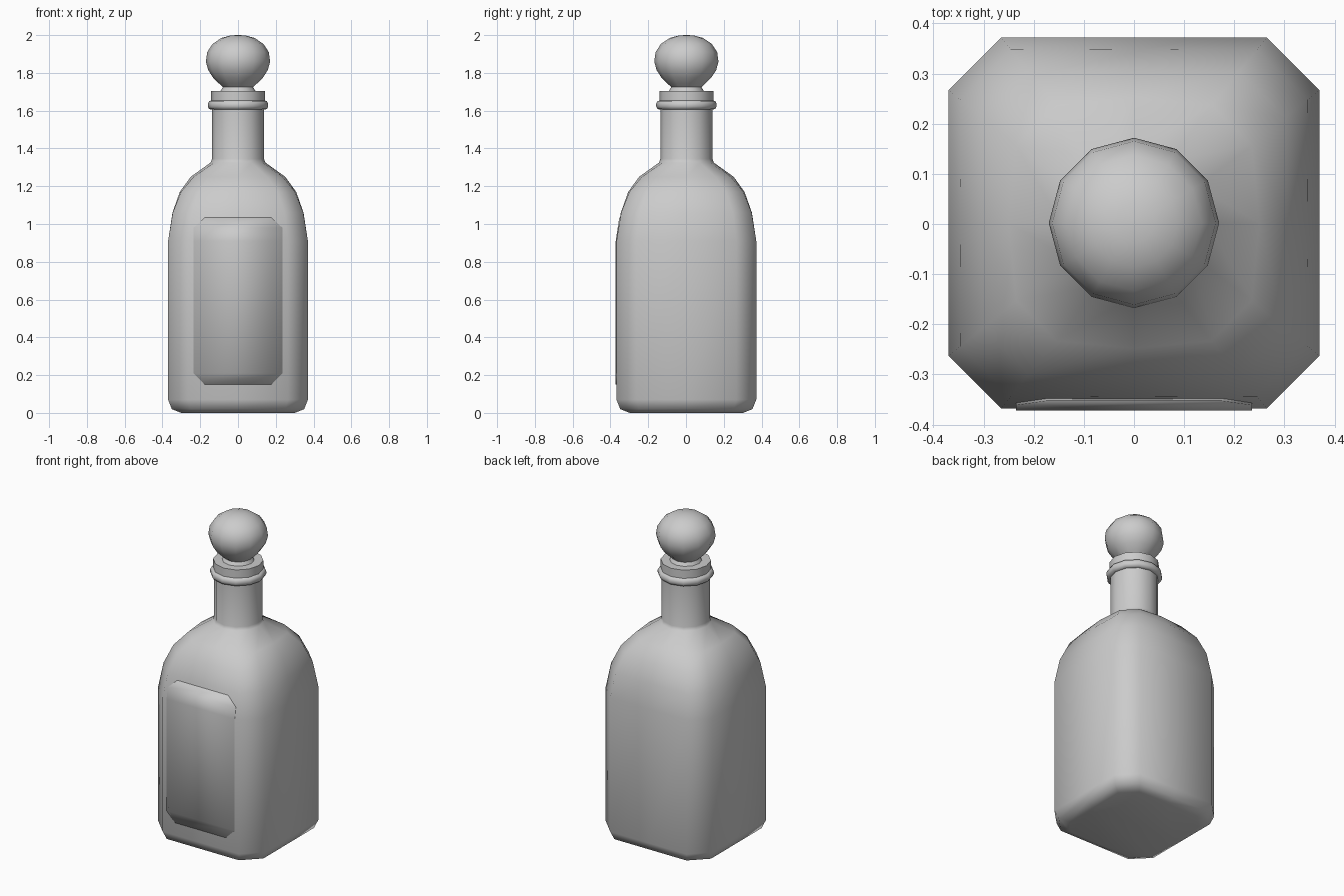
import bpy, bmesh, math

if "Cube" in bpy.data.objects:
    bpy.data.objects.remove(bpy.data.objects["Cube"])

Y0 = 0.002   # body sits slightly back, since the label stands proud at the front


def section(r, sq):
    """12 points: a circle (sq=0) blended to a chamfered square (sq=1)."""
    c = 0.715
    square = [(1, 0), (1, c), (c, 1)]
    pts = []
    for k in range(12):
        quarter, i = divmod(k, 3)
        a = math.radians(30 * i)
        x = math.cos(a) * (1 - sq) + square[i][0] * sq
        y = math.sin(a) * (1 - sq) + square[i][1] * sq
        for _ in range(quarter):
            x, y = -y, x
        pts.append((x * r, y * r))
    return pts


def finish(name, bm, angle):
    bmesh.ops.recalc_face_normals(bm, faces=bm.faces)
    me = bpy.data.meshes.new(name)
    bm.to_mesh(me)
    bm.free()
    ob = bpy.data.objects.new(name, me)
    bpy.context.collection.objects.link(ob)
    bpy.ops.object.select_all(action='DESELECT')
    ob.select_set(True)
    bpy.context.view_layer.objects.active = ob
    bpy.ops.object.shade_smooth_by_angle(angle=math.radians(angle))
    return ob


def loft(name, rows, angle=50):
    """Skin rows of (radius, z, squareness) and cap both ends."""
    bm = bmesh.new()
    rings = [[bm.verts.new((x, y + Y0, z)) for x, y in section(r, sq)]
             for r, z, sq in rows]
    for a, b in zip(rings, rings[1:]):
        for i in range(12):
            j = (i + 1) % 12
            bm.faces.new((a[i], a[j], b[j], b[i]))
    bm.faces.new(rings[0])
    bm.faces.new(rings[-1])
    return finish(name, bm, angle)


# Square body, rounded shoulders and round neck
loft("bottle_body", [
    (0.30, 0.0, 1), (0.35, 0.02, 1), (0.37, 0.07, 1), (0.37, 0.91, 1),
    (0.347, 1.06, 0.97), (0.308, 1.17, 0.85), (0.25, 1.25, 0.55),
    (0.145, 1.325, 0), (0.138, 1.345, 0), (0.138, 1.62, 0)])

# Rounded lip ring
loft("lip_ring", [
    (0.138, 1.605, 0), (0.153, 1.609, 0), (0.16, 1.622, 0), (0.16, 1.637, 0),
    (0.153, 1.65, 0), (0.138, 1.655, 0)], 70)

# Collar of the stopper
loft("stopper_collar", [(0.143, 1.65, 0), (0.143, 1.705, 0)])

# Onion-shaped stopper knob
loft("stopper_knob", [
    (0.095, 1.70, 0), (0.08, 1.725, 0), (0.102, 1.745, 0), (0.132, 1.775, 0),
    (0.158, 1.815, 0), (0.17, 1.86, 0), (0.163, 1.91, 0), (0.135, 1.953, 0),
    (0.088, 1.985, 0), (0.04, 1.998, 0), (0.006, 2.0, 0)], 60)

# Front label, cut corners, following the curve of the body
bm = bmesh.new()
rows = []
for w, z, d in [(0.175, 0.15, 0.37), (0.235, 0.21, 0.37), (0.235, 0.91, 0.37),
                (0.235, 0.98, 0.3595), (0.175, 1.035, 0.351)]:
    rows.append([bm.verts.new((s * w, Y0 - d - 0.004, z)) for s in (-1, 1)])
for a, b in zip(rows, rows[1:]):
    bm.faces.new((a[0], a[1], b[1], b[0]))
label = finish("front_label", bm, 30)
solid = label.modifiers.new("thickness", 'SOLIDIFY')
solid.thickness = 0.012
solid.offset = -1 if label.data.polygons[0].normal.y < 0 else 1
